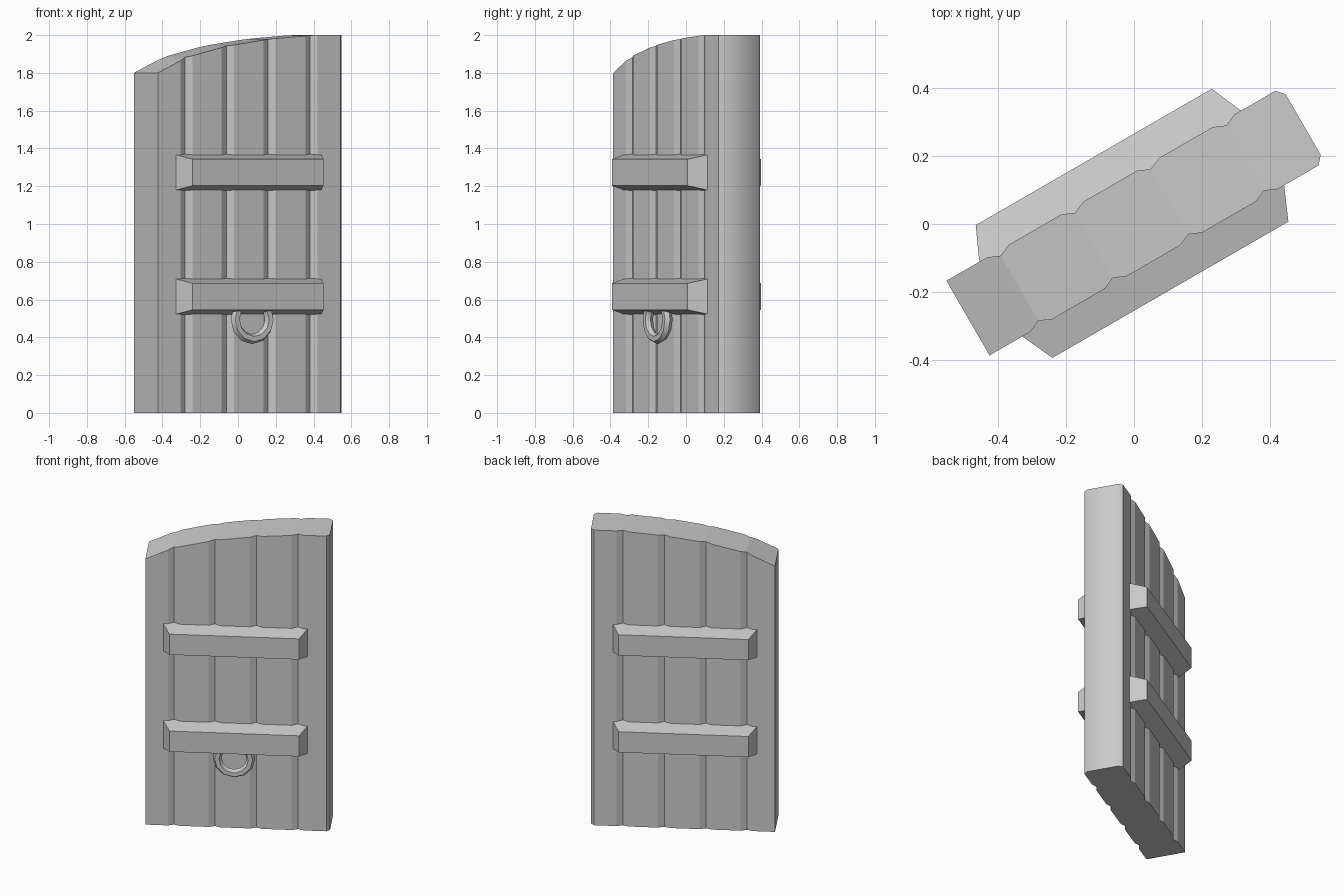
import bpy, bmesh, math
from mathutils import Matrix

if "Cube" in bpy.data.objects:
    bpy.data.objects.remove(bpy.data.objects["Cube"])

# Everything is built along local x (width), y (thickness), then turned 30 degrees
TURN = Matrix.Rotation(math.radians(30), 4, 'Z') @ Matrix.Translation((0, 0.0045, 0))
HALF = 0.1265


def make(name, bm):
    bmesh.ops.recalc_face_normals(bm, faces=bm.faces)
    me = bpy.data.meshes.new(name)
    bm.to_mesh(me)
    bm.free()
    ob = bpy.data.objects.new(name, me)
    bpy.context.collection.objects.link(ob)
    ob.matrix_world = TURN
    return ob


# Curved top edge of the door: (width position, height)
ARC = [(-0.56, 1.8), (-0.385, 1.882), (-0.134, 1.943), (0.123, 1.979), (0.379, 1.999),
       (0.43, 2.0), (0.6, 2.0)]


def top_z(x):
    for (a, za), (b, zb) in zip(ARC, ARC[1:]):
        if x <= b:
            return za + (zb - za) * (x - a) / (b - a)
    return 2.0


# Planked door slab: columns of (x, half thickness), with V grooves between planks
cols = [(-0.56, HALF)]
for g in (-0.385, -0.133, 0.123, 0.379):
    cols += [(g - 0.037, HALF), (g, HALF - 0.016), (g + 0.037, HALF)]
cols += [(0.555, HALF), (0.576, HALF - 0.024)]

bm = bmesh.new()
rings = [[bm.verts.new(p) for p in ((x, -h, 0), (x, h, 0), (x, h, top_z(x)), (x, -h, top_z(x)))]
         for x, h in cols]
for a, b in zip(rings, rings[1:]):
    for i in range(4):
        j = (i + 1) % 4
        bm.faces.new((a[i], a[j], b[j], b[i]))
bm.faces.new(rings[0])
bm.faces.new(rings[-1])
# rounded hinge edge shades smooth
for f in bm.faces:
    if f.calc_center_median().x > 0.56 and abs(f.normal.z) < 0.5:
        f.normal_update()
        if abs(f.normal.z) < 0.5:
            f.smooth = True
make("door_planks", bm)


# Tapered cross battens on both faces
def batten(name, side, zc):
    bm = bmesh.new()
    loops = []
    for y, x0, x1, hz in ((0.102, -0.46, 0.449, 0.099), (0.225, -0.404, 0.396, 0.07)):
        loops.append([bm.verts.new((x, side * y, zc + z))
                      for x, z in ((x0, -hz), (x1, -hz), (x1, hz), (x0, hz))])
    for i in range(4):
        j = (i + 1) % 4
        bm.faces.new((loops[0][i], loops[0][j], loops[1][j], loops[1][i]))
    bm.faces.new(loops[0])
    bm.faces.new(loops[1])
    make(name, bm)


for label, side in (("front", -1), ("back", 1)):
    batten(label + "_lower_batten", side, 0.616)
    batten(label + "_upper_batten", side, 1.273)

# Ring handle hanging out of the lower front batten
bpy.ops.mesh.primitive_torus_add(major_segments=12, minor_segments=6,
                                 major_radius=0.104, minor_radius=0.027)
ring = bpy.context.object
ring.name = "ring_handle"
ring.matrix_world = (TURN @ Matrix.Translation((-0.01, -0.172, 0.495))
                     @ Matrix.Rotation(math.radians(90), 4, 'X'))
bpy.ops.object.shade_smooth_by_angle(angle=math.radians(40))
